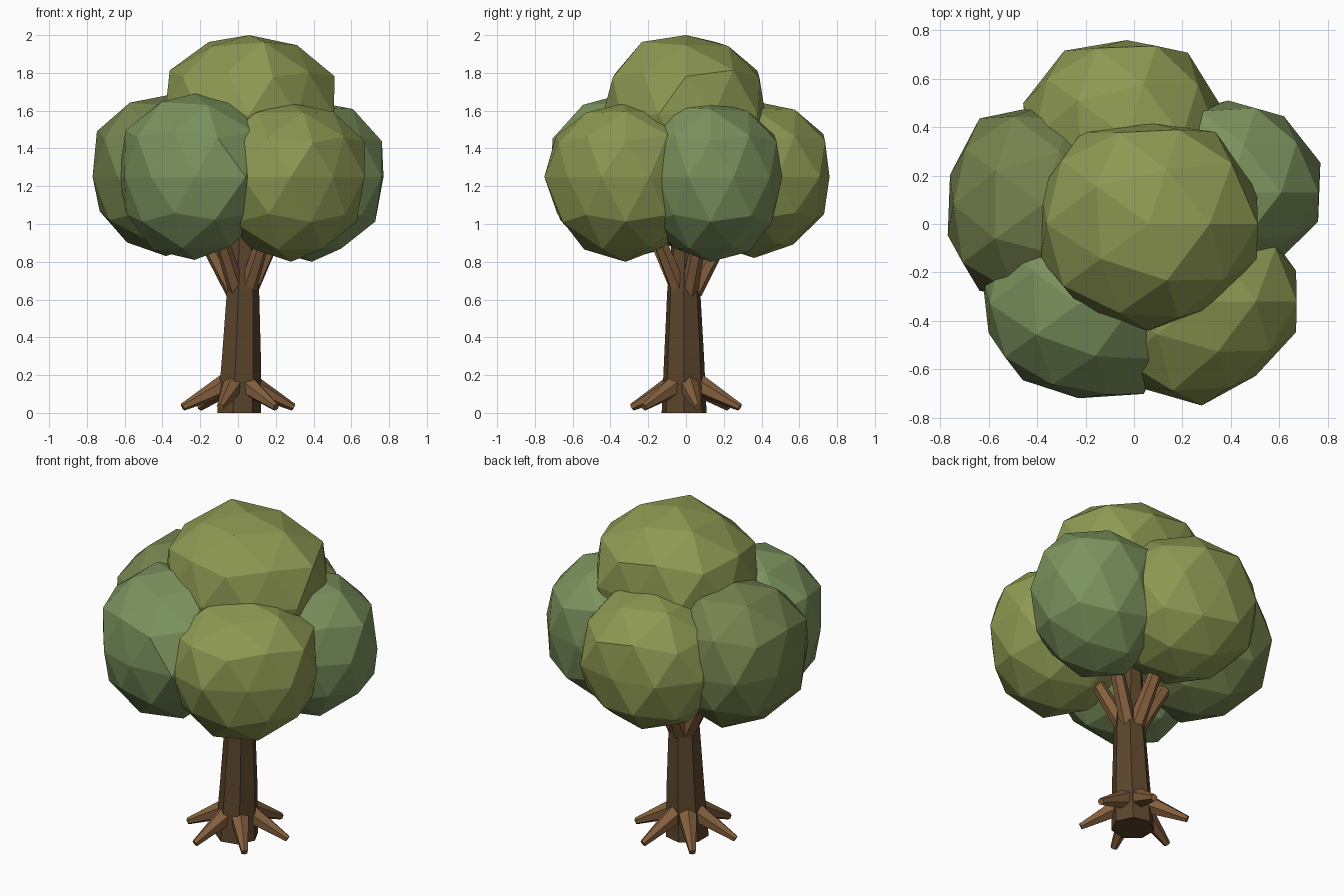
import bpy, bmesh, math, random
from mathutils import Vector, Matrix

if "Cube" in bpy.data.objects:
    bpy.data.objects.remove(bpy.data.objects["Cube"])

random.seed(4)


def material(name, rgb):
    m = bpy.data.materials.new(name)
    m.diffuse_color = (*rgb, 1)
    m.use_nodes = True
    m.node_tree.nodes["Principled BSDF"].inputs["Base Color"].default_value = m.diffuse_color
    return m


BARK = material("bark", (0.105, 0.06, 0.025))
LIGHT_BARK = material("light_bark", (0.23, 0.115, 0.047))
OLIVE = material("olive_leaves", (0.27, 0.32, 0.085))
MOSS = material("moss_leaves", (0.18, 0.225, 0.075))
SAGE = material("sage_leaves", (0.20, 0.29, 0.11))


def finish(name, bm, mat):
    bmesh.ops.recalc_face_normals(bm, faces=bm.faces)
    mesh = bpy.data.meshes.new(name)
    bm.to_mesh(mesh)
    bm.free()
    mesh.materials.append(mat)
    obj = bpy.data.objects.new(name, mesh)
    bpy.context.collection.objects.link(obj)
    return obj


def limb(name, a, b, r1, r2, sides, mat):
    """Tapered faceted cylinder from a to b."""
    a, b = Vector(a), Vector(b)
    d = b - a
    bm = bmesh.new()
    bmesh.ops.create_cone(bm, cap_ends=True, segments=sides, radius1=r1, radius2=r2, depth=d.length,
                          matrix=Matrix.Translation((a + b) / 2) @ d.to_track_quat('Z', 'Y').to_matrix().to_4x4())
    return finish(name, bm, mat)


def leaf_clump(name, centre, up, down, radii, mat):
    """Low-poly ball; radii are its ten equator radii at 18, 54, 90 ... degrees."""
    bm = bmesh.new()
    bmesh.ops.create_icosphere(bm, subdivisions=2, radius=1)
    for v in bm.verts:
        t = (math.degrees(math.atan2(v.co.y, v.co.x)) - 18) / 36 % 10
        i = int(t) % 10
        r = radii[i] + (radii[(i + 1) % 10] - radii[i]) * (t - int(t))
        j = 1.0
        if 0.05 < v.co.z < 0.95:
            j = random.uniform(1.01, 1.08)
        elif -0.95 < v.co.z < -0.05:
            j = random.uniform(0.97, 1.04)
        z = v.co.z * (up if v.co.z > 0 else down)
        z = max(-down, min(up, z * j))
        v.co = Vector(centre) + Vector((v.co.x * r * j, v.co.y * r * j, z))
    return finish(name, bm, mat)


# Trunk: slightly leaning rings of (x, y, z, radius)
bm = bmesh.new()
SIDES = 7
rings = []
for x, y, z, r in [(0.0, -0.01, 0, 0.122), (0.013, -0.01, 0.3, 0.108),
                   (0.022, -0.012, 0.64, 0.09), (0.02, 0.0, 1.1, 0.06)]:
    rings.append([bm.verts.new((x + r * math.cos(math.tau * k / SIDES),
                                y + r * math.sin(math.tau * k / SIDES), z)) for k in range(SIDES)])
for p, q in zip(rings, rings[1:]):
    for k in range(SIDES):
        n = (k + 1) % SIDES
        bm.faces.new((p[k], p[n], q[n], q[k]))
bm.faces.new(rings[0])
bm.faces.new(rings[-1])
finish("trunk", bm, BARK)

# Roots
for k in range(6):
    a = math.radians(12 + 60 * k)
    c, s = math.cos(a), math.sin(a)
    limb(f"root_{k + 1}", (0.07 * c, 0.07 * s, 0.148), (0.3 * c, 0.3 * s, 0.03), 0.058, 0.02, 6, LIGHT_BARK)

# Branches
for k in range(5):
    a = math.radians(22 + 72 * k)
    c, s = math.cos(a), math.sin(a)
    limb(f"branch_{k + 1}", (0.02 + 0.04 * c, 0.04 * s, 0.64), (0.01 + 0.2 * c, 0.2 * s, 0.94),
         0.048, 0.038, 6, LIGHT_BARK)

# Foliage: ring of five clumps and a crown
leaf_clump("front_left_leaves", (-0.23, -0.33, 1.25), 0.44, 0.44,
           [.41, .41, .41, .41, .42, .39, .39, .39, .46, .42], SAGE)
leaf_clump("front_right_leaves", (0.28, -0.32, 1.25), 0.39, 0.45,
           [.41, .41, .41, .41, .40, .41, .44, .43, .38, .41], OLIVE)
leaf_clump("right_leaves", (0.39, 0.13, 1.25), 0.40, 0.45,
           [.40, .39, .38, .40, .40, .40, .40, .38, .35, .39], SAGE)
leaf_clump("back_leaves", (-0.03, 0.36, 1.25), 0.40, 0.43,
           [.41, .43, .40, .44, .45, .42, .41, .41, .41, .41], OLIVE)
leaf_clump("left_leaves", (-0.38, 0.08, 1.25), 0.43, 0.42,
           [.41, .41, .41, .44, .40, .41, .44, .41, .41, .41], MOSS)
leaf_clump("crown_leaves", (0.06, 0.0, 1.58), 0.42, 0.43,
           [.47, .47, .42, .47, .47, .47, .45, .44, .43, .47], OLIVE)
